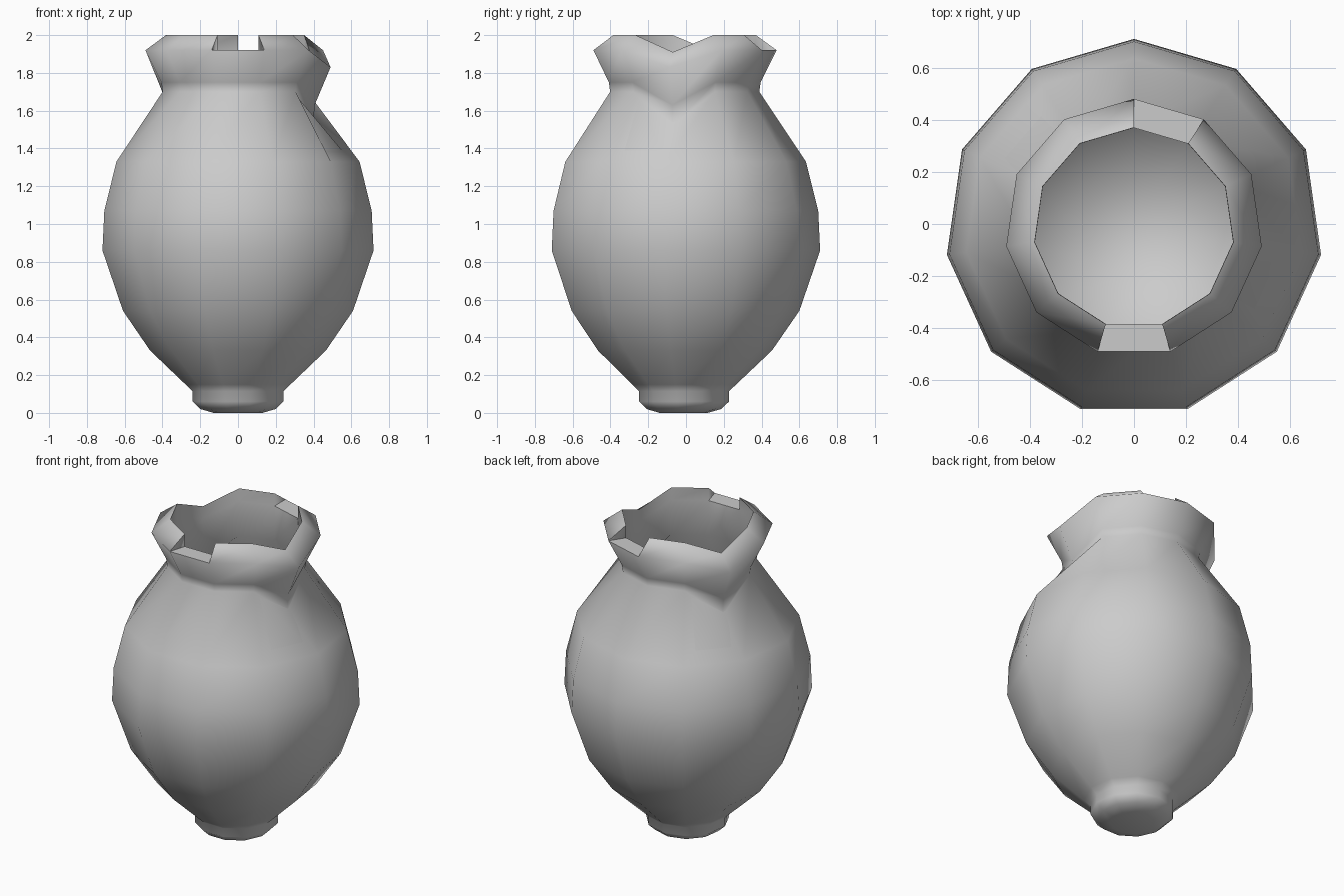
import bpy, bmesh, math

if "Cube" in bpy.data.objects:
    bpy.data.objects.remove(bpy.data.objects["Cube"])

SIDES = 11
Y_OFF = -0.015          # centres the odd-sided outline on y = 0
DIPS = (2, 8)           # columns where the rim sags
NOTCHES = (10, 5)       # segments (k to k+1) with the lip chipped off

# outer profile from foot to rim: radius, height, sag at dip columns
OUTER = [(0.13, 0.0, 0), (0.2, 0.02, 0), (0.243, 0.06, 0), (0.243, 0.115, 0),
         (0.28, 0.15, 0), (0.47, 0.33, 0), (0.615, 0.54, 0), (0.725, 0.86, 0),
         (0.715, 1.07, 0), (0.65, 1.33, 0), (0.403, 1.70, 0.18),
         (0.41, 1.75, 0.12), (0.495, 1.92, 0.09)]
# inner wall from the lip down to the floor
LIP = (0.385, 2.0, 0.09)
INNER = [(0.384, 1.92, 0.09), (0.385, 1.70, 0.14), (0.615, 1.32, 0),
         (0.68, 1.07, 0), (0.69, 0.86, 0), (0.58, 0.55, 0),
         (0.43, 0.35, 0), (0.2, 0.15, 0)]

bm = bmesh.new()


def ring(r, z, sag):
    verts = []
    for k in range(SIDES):
        a = math.pi / 2 + 2 * math.pi * k / SIDES
        verts.append(bm.verts.new((r * math.cos(a), r * math.sin(a) + Y_OFF,
                                   z - (sag if k in DIPS else 0))))
    return verts


def quad(lo, hi, k):
    n = (k + 1) % SIDES
    bm.faces.new((lo[k], lo[n], hi[n], hi[k]))


outer = [ring(*p) for p in OUTER]
lip = ring(*LIP)
inner = [ring(*p) for p in INNER]

# outer and inner walls with floors
for rings in (outer, inner):
    for lo, hi in zip(rings, rings[1:]):
        for k in range(SIDES):
            quad(lo, hi, k)
bm.faces.new(outer[0][::-1])
bm.faces.new(inner[-1])

# rolled lip, flat where chipped, with side walls at the chips
rim, low = outer[-1], inner[0]
for k in range(SIDES):
    if k in NOTCHES:
        quad(rim, low, k)
        n = (k + 1) % SIDES
        bm.faces.new((rim[k], low[k], lip[k]))
        bm.faces.new((rim[n], lip[n], low[n]))
    else:
        quad(rim, lip, k)
        quad(lip, low, k)

bmesh.ops.recalc_face_normals(bm, faces=bm.faces[:])
mesh = bpy.data.meshes.new("broken_vase")
bm.to_mesh(mesh)
bm.free()
vase = bpy.data.objects.new("broken_vase", mesh)
bpy.context.collection.objects.link(vase)
bpy.context.view_layer.objects.active = vase
vase.select_set(True)
bpy.ops.object.shade_smooth_by_angle(angle=math.radians(82))
